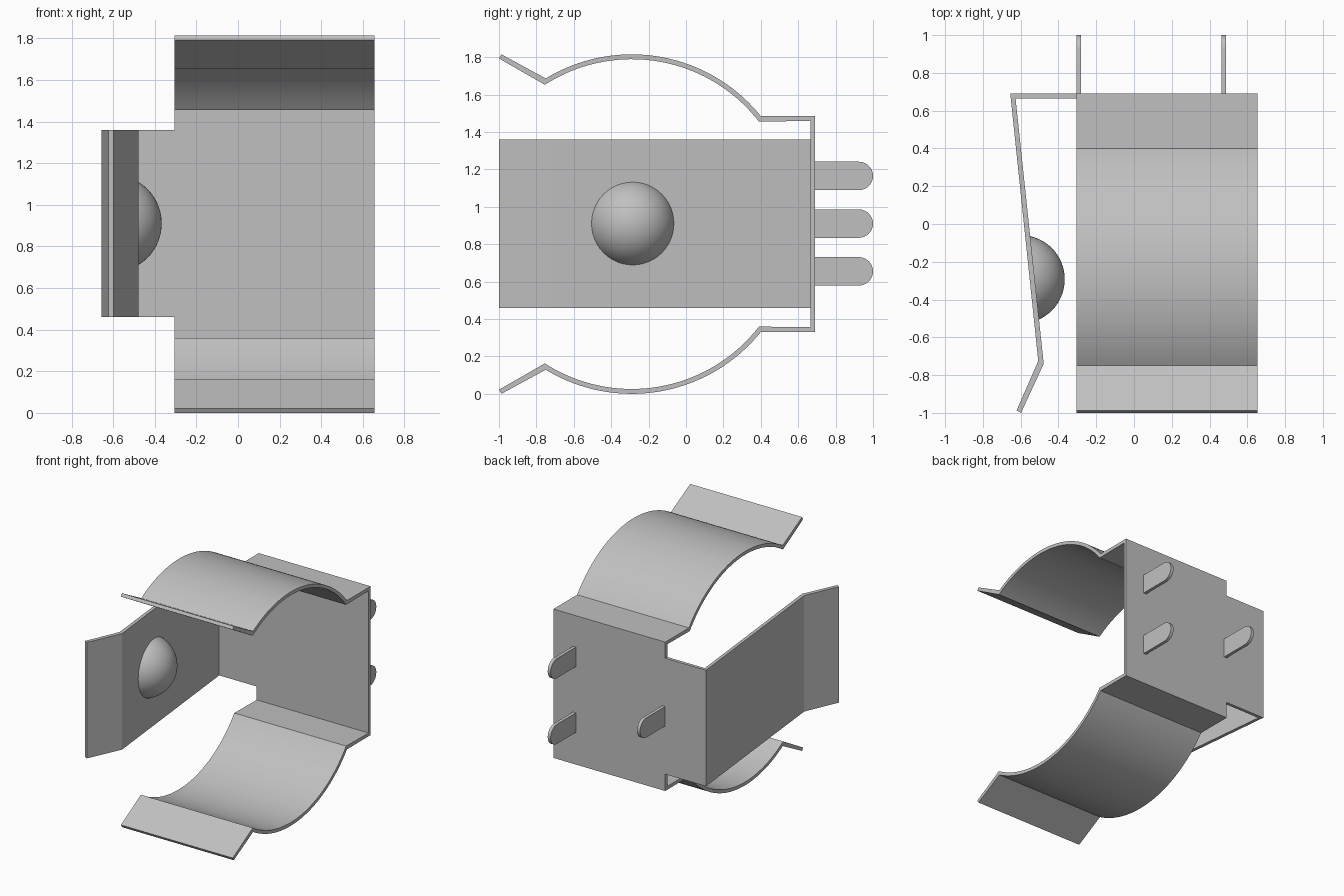
import bpy, bmesh, math
from mathutils import Vector, Matrix

if "Cube" in bpy.data.objects:
    bpy.data.objects.remove(bpy.data.objects["Cube"], do_unlink=True)

HEIGHT = 1.815
MID = HEIGHT / 2

metal = bpy.data.materials.new("plain grey metal")
metal.use_nodes = True
GREY = (0.53, 0.53, 0.53, 1)
metal.diffuse_color = GREY
metal.node_tree.nodes["Principled BSDF"].inputs["Base Color"].default_value = GREY


def finish(bm, name):
    """Turn a bmesh into a smooth shaded object with sharp corners."""
    bmesh.ops.recalc_face_normals(bm, faces=bm.faces)
    mesh = bpy.data.meshes.new(name)
    bm.to_mesh(mesh)
    bm.free()
    mesh.materials.append(metal)
    mesh.polygons.foreach_set("use_smooth", [True] * len(mesh.polygons))
    mesh.set_sharp_from_angle(angle=math.radians(20))
    obj = bpy.data.objects.new(name, mesh)
    bpy.context.collection.objects.link(obj)
    return obj


def extrude(name, points, faces, depth):
    """Extrude flat faces, given as lists of point indices, by a vector."""
    bm = bmesh.new()
    verts = [bm.verts.new(p) for p in points]
    flat = [bm.faces.new([verts[i] for i in f]) for f in faces]
    new = bmesh.ops.extrude_face_region(bm, geom=flat, use_keep_orig=True)["geom"]
    moved = [g for g in new if isinstance(g, bmesh.types.BMVert)]
    bmesh.ops.translate(bm, verts=moved, vec=depth)
    return finish(bm, name)


def strip(name, outer, inner, depth):
    """Bent sheet whose edge profile lies between two matching lines."""
    n = len(outer)
    faces = [(i, i + 1, n + i + 1, n + i) for i in range(n - 1)]
    return extrude(name, outer + inner, faces, depth)


# Main clip: flared lip, curved jaw, ledge and back plate, mirrored in height
def arc(radius, y_start, y_end, steps=40):
    cy, cz = -0.29, 0.929
    a = math.acos((y_start - cy) / radius)
    b = math.acos((y_end - cy) / radius)
    angles = [a + (b - a) * i / steps for i in range(steps + 1)]
    return [(cy + radius * math.cos(t), cz + radius * math.sin(t)) for t in angles]


def both_jaws(half):
    full = half + [(y, HEIGHT - z) for y, z in reversed(half)]
    return [(-0.305, y, z) for y, z in full]


outer = both_jaws([(-0.987, 1.815)] + arc(0.886, -0.75, 0.40) + [(0.69, 1.485)])
inner = both_jaws([(-1.0, 1.793)] + arc(0.860, -0.755, 0.39) + [(0.665, 1.459)])
strip("spring_clip", outer, inner, (0.96, 0, 0))

# Side arm: tab off the back plate, slanted wall and flared lip
arm_out = [(-0.622, -0.988), (-0.507, -0.725), (-0.655, 0.69), (-0.305, 0.69)]
arm_in = [(-0.598, -1.0), (-0.478, -0.74), (-0.627, 0.665), (-0.305, 0.665)]
strip("side_arm", [(x, y, 0.46) for x, y in arm_out],
      [(x, y, 0.46) for x, y in arm_in], (0, 0, 0.90))

# Dome pressed out of the inner face of the side arm
normal = Vector((1.405, 0.149, 0)).normalized()
base = Vector((-0.527, -0.285, MID + 0.003))
bm = bmesh.new()
bmesh.ops.create_uvsphere(bm, u_segments=48, v_segments=32, radius=0.234)
bmesh.ops.bisect_plane(bm, geom=bm.verts[:] + bm.edges[:] + bm.faces[:],
                       plane_co=(0, 0, 0.068), plane_no=(0, 0, 1), clear_inner=True)
turn = normal.to_track_quat('Z', 'Y').to_matrix().to_4x4()
bm.transform(Matrix.Translation(base - normal * 0.074) @ turn)
finish(bm, "contact_dome")

# Round-ended pins on the back plate
for name, x, z in (("upper_left_pin", 0.462, 1.165),
                   ("lower_left_pin", 0.462, 0.655),
                   ("right_pin", -0.305, 0.91)):
    r = 0.076
    tip = [(x, 1 - r + r * math.cos(t), z + r * math.sin(t))
           for t in (math.pi * (i / 16 - 0.5) for i in range(17))]
    points = [(x, 0.685, z - r)] + tip + [(x, 0.685, z + r)]
    extrude(name, points, [range(len(points))], (0.025, 0, 0))
